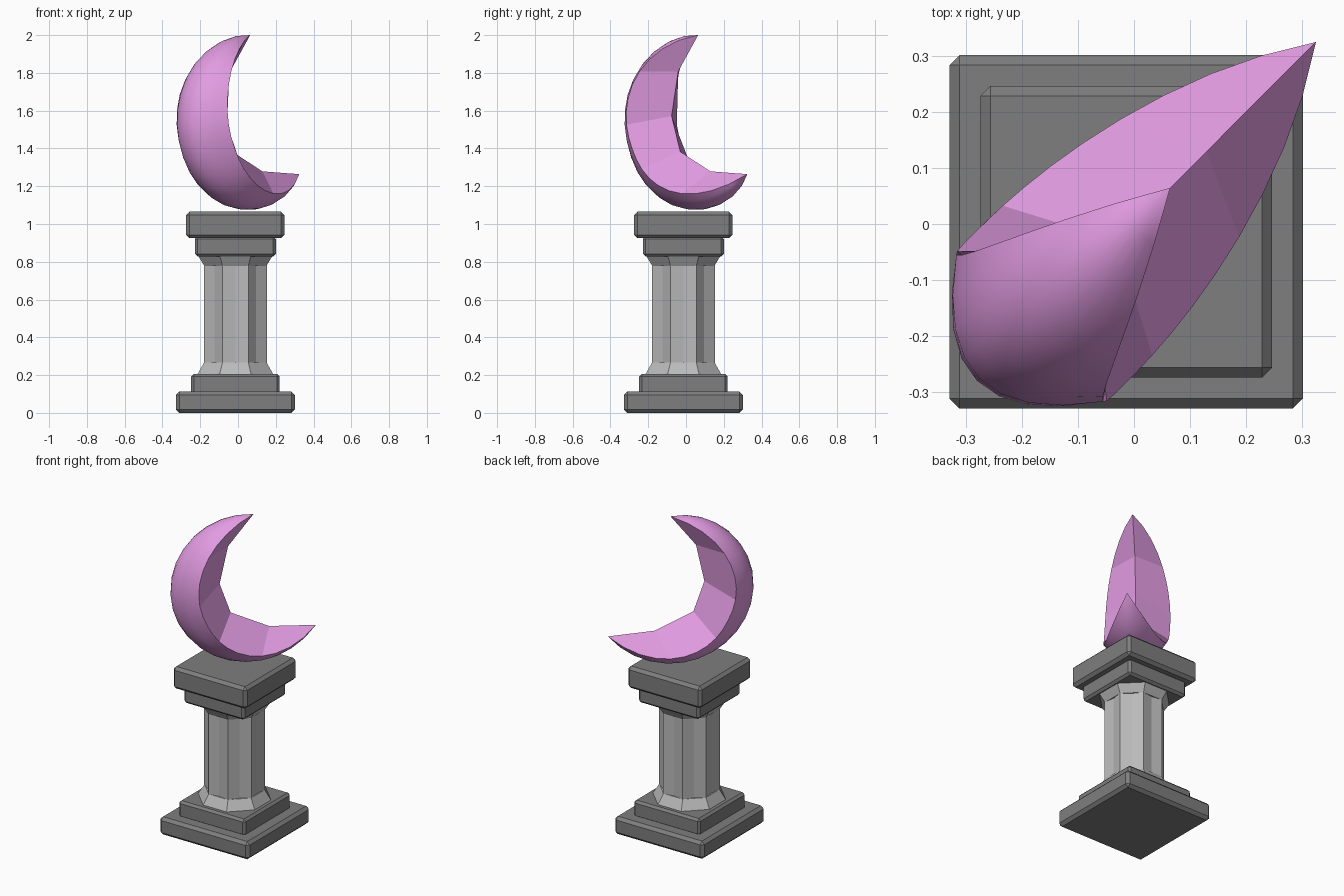
import bpy, bmesh, math
from mathutils import Vector

if "Cube" in bpy.data.objects:
    bpy.data.objects.remove(bpy.data.objects["Cube"])

C = -0.014  # pedestal centre in x and y


def material(name, rgb):
    m = bpy.data.materials.new(name)
    m.diffuse_color = (*rgb, 1)
    m.use_nodes = True
    m.node_tree.nodes["Principled BSDF"].inputs["Base Color"].default_value = m.diffuse_color
    return m


DARK = material("dark stone", (0.21, 0.21, 0.21))
LIGHT = material("light stone", (0.49, 0.49, 0.49))
PINK = material("orchid pink", (0.76, 0.33, 0.76))


def finish(bm, name, mat):
    bmesh.ops.recalc_face_normals(bm, faces=bm.faces)
    me = bpy.data.meshes.new(name)
    bm.to_mesh(me)
    bm.free()
    me.materials.append(mat)
    ob = bpy.data.objects.new(name, me)
    bpy.context.collection.objects.link(ob)
    return ob


def slab(name, half, z0, z1, bevel=0.018):
    bm = bmesh.new()
    bmesh.ops.create_cube(bm, size=1)
    for v in bm.verts:
        v.co = Vector((C + v.co.x * 2 * half, C + v.co.y * 2 * half,
                       z0 + (v.co.z + 0.5) * (z1 - z0)))
    bmesh.ops.bevel(bm, geom=bm.edges[:], offset=bevel, segments=1,
                    affect='EDGES')
    finish(bm, name, DARK)


def prism(name, n, levels):
    """Loft of n-sided rings; each level is (z, radius at odd, radius at even corners)."""
    bm = bmesh.new()
    rings = []
    for z, ra, rb in levels:
        ring = []
        for i in range(n):
            a = 2 * math.pi * (i / n) + math.pi / 8
            r = rb if i % 2 else ra
            ring.append(bm.verts.new((C + r * math.cos(a), C + r * math.sin(a), z)))
        rings.append(ring)
    for a, b in zip(rings, rings[1:]):
        for i in range(n):
            j = (i + 1) % n
            bm.faces.new((a[i], a[j], b[j], b[i]))
    bm.faces.new(rings[0])
    bm.faces.new(rings[-1])
    finish(bm, name, LIGHT)


# Pedestal blocks
slab("base_plinth", 0.315, 0.0, 0.113)
slab("base_step", 0.234, 0.10, 0.207, 0.014)
slab("capital_step", 0.214, 0.828, 0.935, 0.014)
slab("capital_top", 0.26, 0.925, 1.065)

# Fluted shaft and its octagonal flares
prism("fluted_shaft", 16, [(0.2, 0.18, 0.156), (0.84, 0.18, 0.156)])
prism("lower_flare", 8, [(0.2, 0.22, 0.22), (0.268, 0.178, 0.178)])
prism("upper_flare", 8, [(0.778, 0.178, 0.178), (0.835, 0.215, 0.215)])

# Crescent moon, standing in the diagonal plane
SC, ZC = 0.067, 1.538


def place(t, r, p):
    a = math.radians(-154 + 119 * t)
    s, z = SC + r * math.cos(a), ZC + r * math.sin(a)
    k = math.sqrt(0.5)
    return ((s + p) * k, (s - p) * k, z)


def outer_point(t, u):
    R = 0.463 + 0.015 * max(t, 0) ** 4
    rim = 0.313 + (R - 0.313) * abs(t) ** 1.6
    width = 0.19 * (1 - abs(t) ** 3)
    return place(t, rim + (R - rim) * (1 - u * u), width * u)


SEG, SUB, ACROSS = 5, 4, 8
bm = bmesh.new()
count = SEG * SUB
rows = []
for i in range(count + 1):
    t = -1 + 2 * i / count
    if i in (0, count):
        rows.append([bm.verts.new(outer_point(t, 0))] * (ACROSS + 1))
    else:
        rows.append([bm.verts.new(outer_point(t, -1 + 2 * j / ACROSS))
                     for j in range(ACROSS + 1)])

# rounded back of the moon
for a, b in zip(rows, rows[1:]):
    for j in range(ACROSS):
        f = bm.faces.new(dict.fromkeys((a[j], a[j + 1], b[j + 1], b[j])))
        f.smooth = True

# faceted inner ridge, five panels on each side
ridge = [rows[0][0]]
for t, r in ((-0.765, 0.297), (-0.31, 0.178), (0.24, 0.19), (0.74, 0.284)):
    ridge.append(bm.verts.new(place(t, r, 0)))
ridge.append(rows[-1][0])
for k in range(SEG):
    for side in (0, ACROSS):
        rim = [rows[i][side] for i in range(k * SUB, (k + 1) * SUB + 1)]
        bm.faces.new(dict.fromkeys(rim + [ridge[k + 1], ridge[k]]))

for e in bm.edges:
    if any(not f.smooth for f in e.link_faces):
        e.smooth = False
finish(bm, "crescent_moon", PINK)
